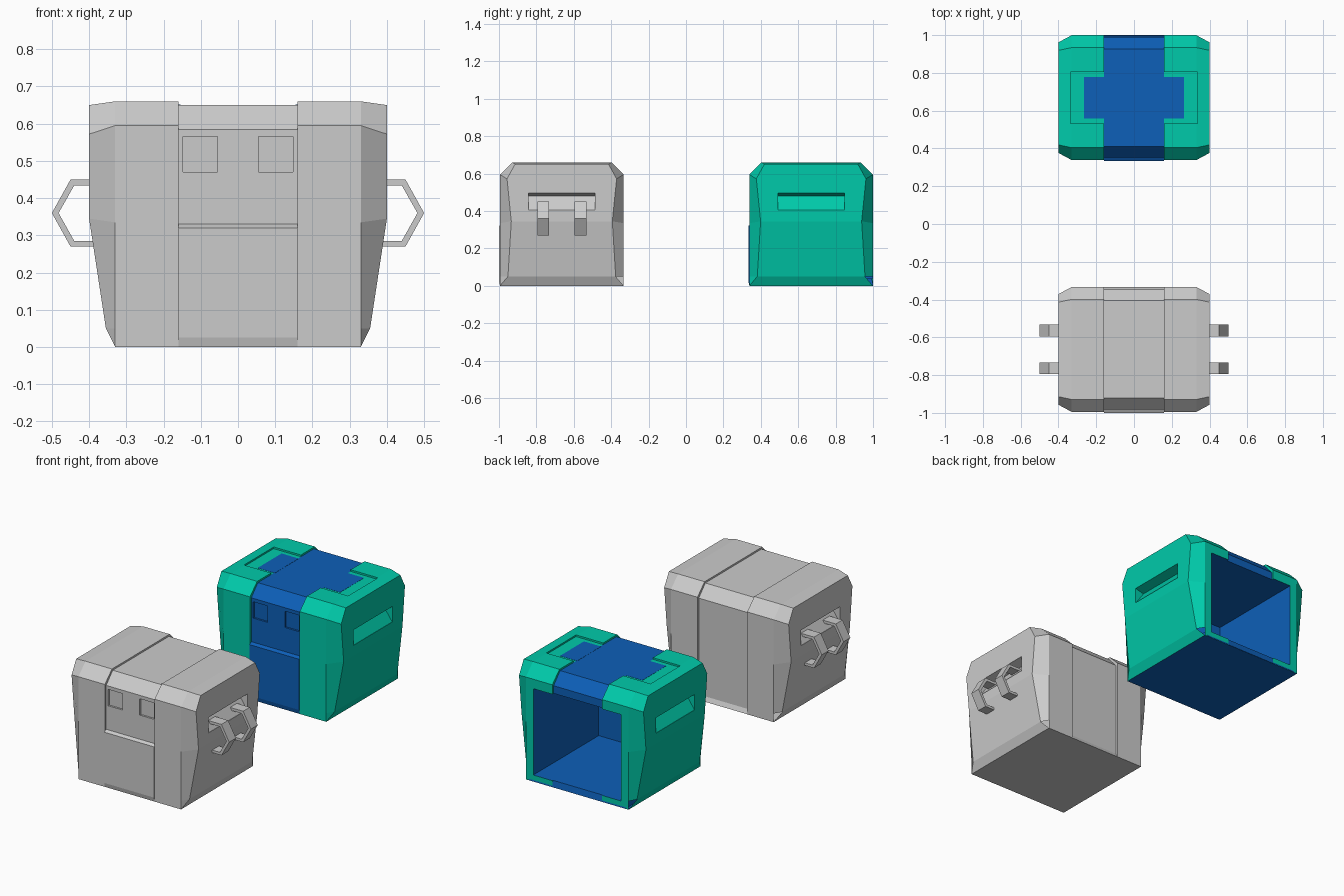
import bpy, bmesh

if "Cube" in bpy.data.objects:
    bpy.data.objects.remove(bpy.data.objects["Cube"])

CY = 0.664      # half-depth offset between the two crates
HALF = 0.3305   # half depth of one crate


def material(name, color):
    m = bpy.data.materials.new(name)
    m.diffuse_color = color
    m.use_nodes = True
    m.node_tree.nodes["Principled BSDF"].inputs["Base Color"].default_value = m.diffuse_color
    return m


TEAL = material("teal", (0.0, 0.59, 0.40, 1))
BLUE = material("blue", (0.004, 0.115, 0.48, 1))


def finish(name, bm, y=0.0, mats=()):
    bmesh.ops.remove_doubles(bm, verts=bm.verts, dist=1e-5)
    bmesh.ops.recalc_face_normals(bm, faces=bm.faces)
    me = bpy.data.meshes.new(name)
    bm.to_mesh(me)
    bm.free()
    for m in mats:
        me.materials.append(m)
    ob = bpy.data.objects.new(name, me)
    ob.location.y = y
    bpy.context.collection.objects.link(ob)
    return ob


def prism(name, pts, axis, lo, hi, y=0.0, mats=()):
    """Extrude a 2D profile along x (points are y,z) or along y (points are x,z)."""
    bm = bmesh.new()
    if axis == 'x':
        rings = [[bm.verts.new((t, a, b)) for a, b in pts] for t in (lo, hi)]
    else:
        rings = [[bm.verts.new((a, t, b)) for a, b in pts] for t in (lo, hi)]
    n = len(pts)
    bm.faces.new(rings[0])
    bm.faces.new(rings[1])
    for i in range(n):
        j = (i + 1) % n
        bm.faces.new((rings[0][i], rings[0][j], rings[1][j], rings[1][i]))
    return finish(name, bm, y, mats)


def box(name, x0, x1, y0, y1, z0, z1, y=0.0, mats=()):
    return prism(name, [(y0, z0), (y1, z0), (y1, z1), (y0, z1)], 'x', x0, x1, y, mats)


def cut(ob, cutters):
    for c in cutters:
        c.hide_render = True
        m = ob.modifiers.new("cut", 'BOOLEAN')
        m.operation, m.solver, m.object = 'DIFFERENCE', 'EXACT', c
    bpy.context.view_layer.update()
    dg = bpy.context.evaluated_depsgraph_get()
    me = bpy.data.meshes.new_from_object(ob.evaluated_get(dg))
    ob.modifiers.clear()
    ob.data = me
    for c in cutters:
        bpy.data.objects.remove(c)


# levels of a side shell: front edge (y, z), side edge (x, y, z)
LEVELS = [((HALF, 0.0), (0.33, HALF, 0.0)),
          ((HALF, 0.05), (0.355, 0.288, 0.05)),
          ((HALF, 0.335), (0.40, 0.27, 0.345)),
          ((HALF, 0.595), (0.40, 0.293, 0.572)),
          ((0.265, 0.66), (0.40, 0.25, 0.65))]


def side_shell(name, s, y, mats):
    bm = bmesh.new()
    rings = []
    for (fy, fz), (sx, sy, sz) in LEVELS:
        ring = [(0.16, -fy, fz), (0.33, -fy, fz), (sx, -sy, sz),
                (sx, sy, sz), (0.33, fy, fz), (0.16, fy, fz)]
        rings.append([bm.verts.new((s * a, b, c)) for a, b, c in ring])
    for lo, hi in zip(rings, rings[1:]):
        for i in range(6):
            j = (i + 1) % 6
            if lo is rings[0] and i in (1, 3):   # chamfer runs to a point at the base
                bm.faces.new((lo[i], hi[j], hi[i]))
            elif lo is rings[0] and i == 2:
                bm.faces.new((lo[1], lo[4], hi[j], hi[i]))
            else:
                bm.faces.new((lo[i], lo[j], hi[j], hi[i]))
    b, t = rings[0], rings[-1]
    bm.faces.new((b[0], b[1], b[4], b[5]))
    bm.faces.new((t[0], t[1], t[4], t[5]))
    bm.faces.new((t[1], t[2], t[3], t[4]))
    for v in (b[2], b[3]):
        bm.verts.remove(v)
    return finish(name, bm, y, mats)


BAND = [(-0.33, 0), (-0.336, 0.025), (-0.336, 0.32), (-0.318, 0.33), (-0.318, 0.585),
        (-0.258, 0.65), (0.258, 0.65), (0.318, 0.585), (0.318, 0.025), (0.33, 0)]
SLOT = [(0.43, 0.405), (0.398, 0.405), (0.345, 0.48), (0.398, 0.495), (0.43, 0.495)]
HANDLE = [(0.36, 0.45), (0.45, 0.45), (0.50, 0.36), (0.45, 0.27), (0.385, 0.27),
          (0.385, 0.285), (0.44, 0.285), (0.482, 0.36), (0.44, 0.434), (0.36, 0.434)]


def flip(pts, s):
    return [(s * a, b) for a, b in pts]


def interior(y):
    return box("interior_cutter", -0.282, 0.282, -0.27, 0.45, 0.038, 0.54, y)


def crate(label, y, is_open):
    # centre band running around the front, top and back
    band = prism(label + "_centre_band", BAND, 'x', -0.16, 0.16, y, [BLUE] if is_open else [])
    tools = [box("panel_cutter", min(s * .055, s * .148), max(s * .055, s * .148),
                 -0.35, -0.307, 0.47, 0.565, y) for s in (-1, 1)]
    if is_open:
        tools.append(interior(y))
    cut(band, tools)

    for s, side in ((-1, "left"), (1, "right")):
        # chamfered side shell with its grip slot
        shell = side_shell(f"{label}_{side}_shell", s, y, [TEAL, BLUE] if is_open else [])
        tools = [prism("slot_cutter", flip(SLOT, s), 'y', -0.178, 0.178, y)]
        if is_open:
            x0, x1 = sorted((s * 0.10, s * 0.335))
            tools += [interior(y), box("top_cutter", x0, x1, -0.137, 0.137, 0.65, 0.70, y)]
        cut(shell, tools)
        if is_open:
            # blue lining and underside
            for p in shell.data.polygons:
                c = p.center
                inside = abs(c.x) < 0.283 and abs(c.y) < 0.32 and 0.03 < c.z < 0.545
                wall = abs(abs(c.x) - 0.16) < 1e-3
                p.material_index = 1 if (inside and not wall) or c.z < 0.002 else 0
            # blue arm of the cross on the lid
            x0, x1 = sorted((s * 0.155, s * 0.265))
            box(f"lid_cross_{side}", x0, x1, -0.11, 0.11, 0.63, 0.651, y, [BLUE])
        else:
            # pair of bent carrying loops
            for k, d in enumerate((-0.1, 0.1)):
                prism(f"handle_{side}_{k + 1}", flip(HANDLE, s), 'y', d - 0.031, d + 0.031, y)
    if is_open:
        # sill under the open back
        prism("back_sill", [(0.2, 0.001), (0.332, 0.001), (0.325, 0.038), (0.2, 0.0385)],
              'x', -0.31, 0.31, y, [BLUE])


crate("closed_crate", -CY, False)
crate("open_crate", CY + 0.005, True)
